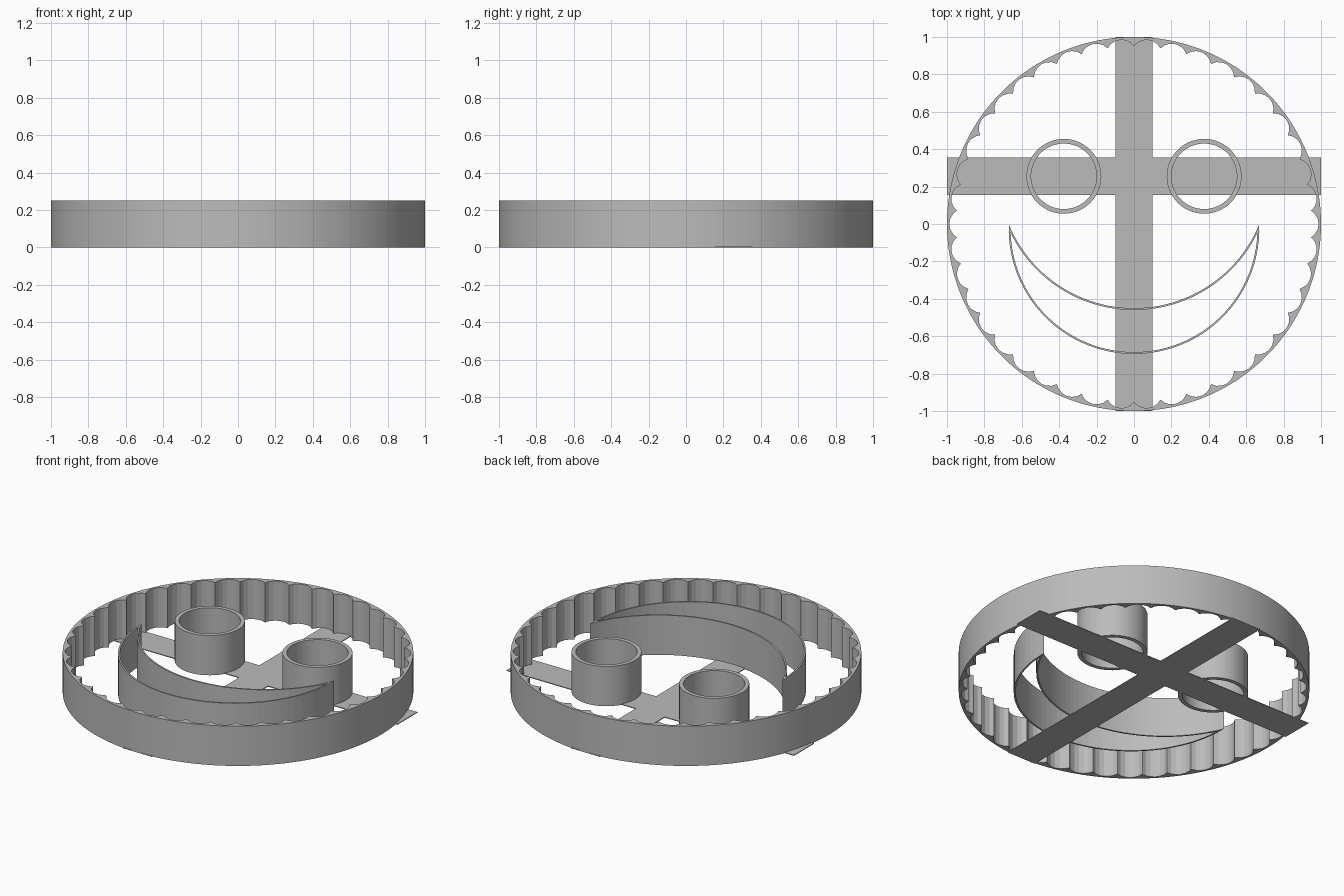
import bpy
import bmesh
from math import sin, cos, pi, sqrt, asin, atan2

cube = bpy.data.objects.get("Cube")
if cube:
    bpy.data.objects.remove(cube, do_unlink=True)

HEIGHT = 0.25
PLATE = 0.005
LOBES = 42
STEPS = 6

grey = bpy.data.materials.new("plain_grey")
grey.use_nodes = True
grey.diffuse_color = (0.5, 0.5, 0.5, 1)
grey.node_tree.nodes["Principled BSDF"].inputs["Base Color"].default_value = (0.5, 0.5, 0.5, 1)


def finish(name, bm):
    bmesh.ops.recalc_face_normals(bm, faces=bm.faces)
    mesh = bpy.data.meshes.new(name)
    bm.to_mesh(mesh)
    bm.free()
    mesh.materials.append(grey)
    obj = bpy.data.objects.new(name, mesh)
    bpy.context.collection.objects.link(obj)
    return obj


def wall(name, outer, inner):
    """Upright closed wall between two matching outlines."""
    bm = bmesh.new()
    rings = [[bm.verts.new((x, y, z)) for x, y in loop]
             for loop, z in ((outer, 0), (outer, HEIGHT), (inner, HEIGHT), (inner, 0))]
    n = len(outer)
    for k in range(4):
        a, b = rings[k], rings[(k + 1) % 4]
        for i in range(n):
            j = (i + 1) % n
            bm.faces.new((a[i], a[j], b[j], b[i]))
    return finish(name, bm)


def circle(cx, cy, r, n):
    return [(cx + r * cos(2 * pi * i / n), cy + r * sin(2 * pi * i / n)) for i in range(n)]


def scallops(cusp, depth):
    """Outline of outward lobes that meet in inward cusps."""
    step = 2 * pi / LOBES
    half = cusp * sin(step / 2)
    base = cusp * cos(step / 2)
    sag = depth - base
    r = (half * half + sag * sag) / (2 * sag)
    centre = depth - r
    sweep = atan2(half, base - centre)
    points = []
    for k in range(LOBES):
        turn = pi / 2 + (k + 0.5) * step
        for s in range(STEPS):
            a = sweep * (2 * s / STEPS - 1)
            u, v = centre + r * cos(a), r * sin(a)
            points.append((u * cos(turn) - v * sin(turn), u * sin(turn) + v * cos(turn)))
    return points


def crescent(c1, r1, c2, r2, n=48):
    """Area inside a lower circle and outside an upper one, as an outline."""
    y = (r1 * r1 - r2 * r2 - c1 * c1 + c2 * c2) / (2 * (c2 - c1))
    x = sqrt(r1 * r1 - (y - c1) ** 2)

    def arc(c, r):
        a = atan2(x, c - y)
        return [(r * sin(a * (2 * i / n - 1)), c - r * cos(a * (2 * i / n - 1)))
                for i in range(n + 1)]
    return arc(c1, r1) + arc(c2, r2)[-2:0:-1]


# Outer ring with scalloped inside
start = pi / 2
rim = [(cos(start + 2 * pi * i / (LOBES * STEPS)), sin(start + 2 * pi * i / (LOBES * STEPS)))
       for i in range(LOBES * STEPS)]
wall("scalloped_ring", rim, scallops(0.95, 0.987))

# Eye tubes
for name, side in (("left_eye", 1), ("right_eye", -1)):
    wall(name, circle(side * 0.375, 0.255, 0.2, 80), circle(side * 0.375, 0.255, 0.175, 80))

# Smile wall
wall("smile", crescent(-0.025, 0.67, 0.274, 0.724), crescent(-0.025, 0.66, 0.274, 0.734))

# Thin cross-shaped base plate
w, low, high = 0.1, 0.155, 0.355
half_outline = [(w, -1), (w, low), (1, low), (1, high), (w, high), (w, 1)]
outline = half_outline + [(-x, y) for x, y in reversed(half_outline)]
bm = bmesh.new()
face = bm.faces.new([bm.verts.new((x, y, 0)) for x, y in outline])
top = bmesh.ops.extrude_face_region(bm, geom=[face], use_keep_orig=True)
bmesh.ops.translate(bm, vec=(0, 0, PLATE),
                    verts=[g for g in top["geom"] if isinstance(g, bmesh.types.BMVert)])
finish("cross_base", bm)
